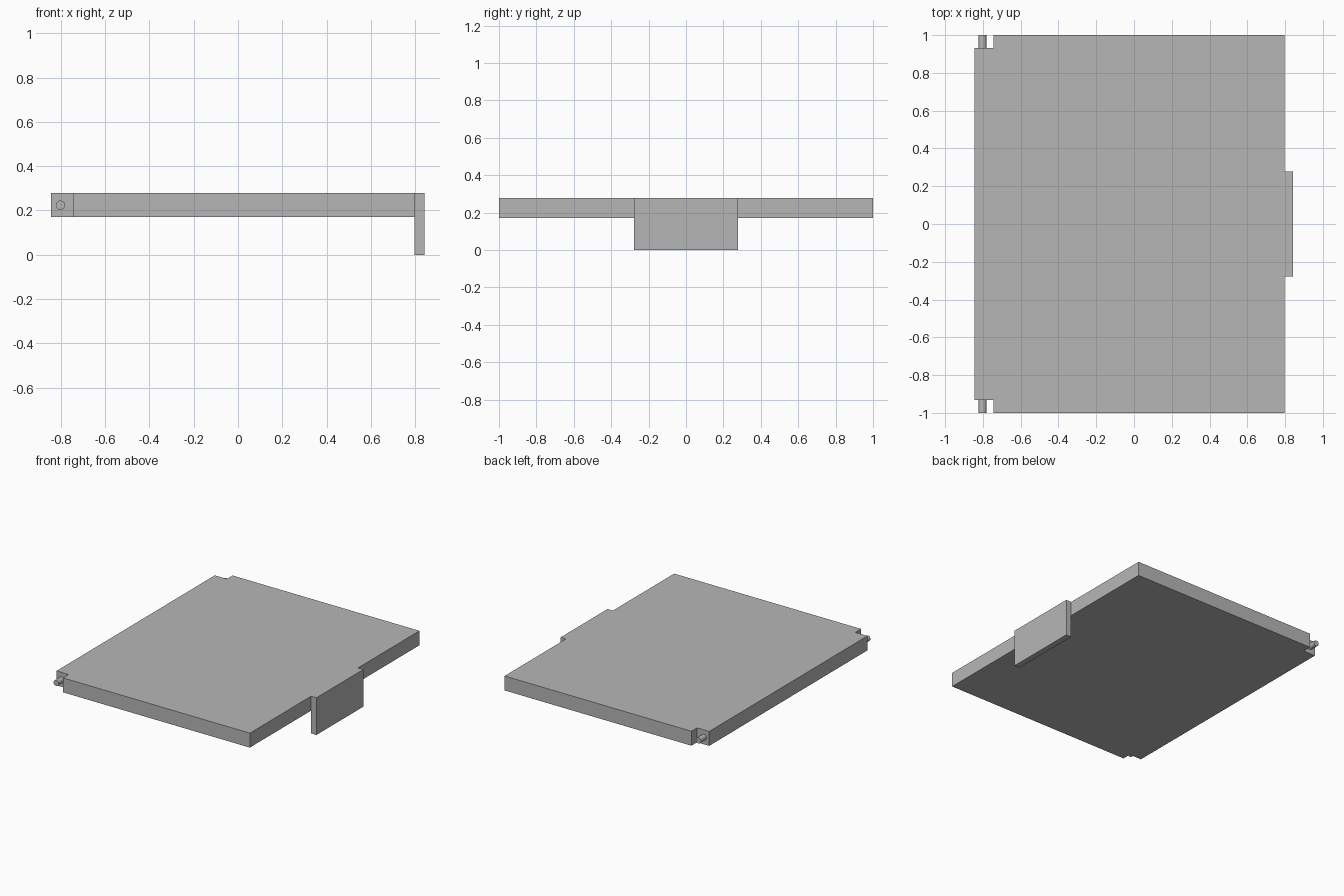
import bpy, bmesh, math
from mathutils import Matrix, Vector

cube = bpy.data.objects.get("Cube")
if cube:
    bpy.data.objects.remove(cube, do_unlink=True)

grey = bpy.data.materials.new("plain grey")
grey.use_nodes = True
colour = (0.47, 0.47, 0.47, 1)
grey.diffuse_color = colour
grey.node_tree.nodes["Principled BSDF"].inputs["Base Color"].default_value = colour

BOTTOM, TOP = 0.17, 0.278
LEFT, RIGHT, NOTCH_X = -0.845, 0.798, -0.745
HALF, NOTCH_Y = 1.0, 0.933


def finish(name, bm):
    bmesh.ops.recalc_face_normals(bm, faces=bm.faces)
    mesh = bpy.data.meshes.new(name)
    bm.to_mesh(mesh)
    bm.free()
    mesh.materials.append(grey)
    obj = bpy.data.objects.new(name, mesh)
    bpy.context.collection.objects.link(obj)
    return obj


def extruded(name, outline, bottom, top):
    bm = bmesh.new()
    face = bm.faces.new([bm.verts.new((x, y, bottom)) for x, y in outline])
    result = bmesh.ops.extrude_face_region(bm, geom=[face])
    verts = [v for v in result["geom"] if isinstance(v, bmesh.types.BMVert)]
    bmesh.ops.translate(bm, verts=verts, vec=(0, 0, top - bottom))
    return finish(name, bm)


# Door panel with notched hinge corners
half = [(RIGHT, HALF), (NOTCH_X, HALF), (NOTCH_X, NOTCH_Y), (LEFT, NOTCH_Y)]
extruded("panel", half + [(x, -y) for x, y in reversed(half)], BOTTOM, TOP)

# Latch tab hanging from the free edge
tab_x, tab_y = 0.842, 0.277
extruded("latch_tab", [(RIGHT, -tab_y), (tab_x, -tab_y), (tab_x, tab_y), (RIGHT, tab_y)], 0, TOP)

# Hinge pins in both notches
for name, side in (("front_hinge_pin", -1), ("back_hinge_pin", 1)):
    bm = bmesh.new()
    place = Matrix.Translation(Vector((-0.802, side * (NOTCH_Y + HALF) / 2, 0.224)))
    bmesh.ops.create_cone(bm, cap_ends=True, segments=32, radius1=0.021, radius2=0.021,
                          depth=HALF - NOTCH_Y,
                          matrix=place @ Matrix.Rotation(math.pi / 2, 4, "X"))
    pin = finish(name, bm)
    bpy.ops.object.select_all(action="DESELECT")
    pin.select_set(True)
    bpy.context.view_layer.objects.active = pin
    bpy.ops.object.shade_smooth_by_angle(angle=math.radians(30))
